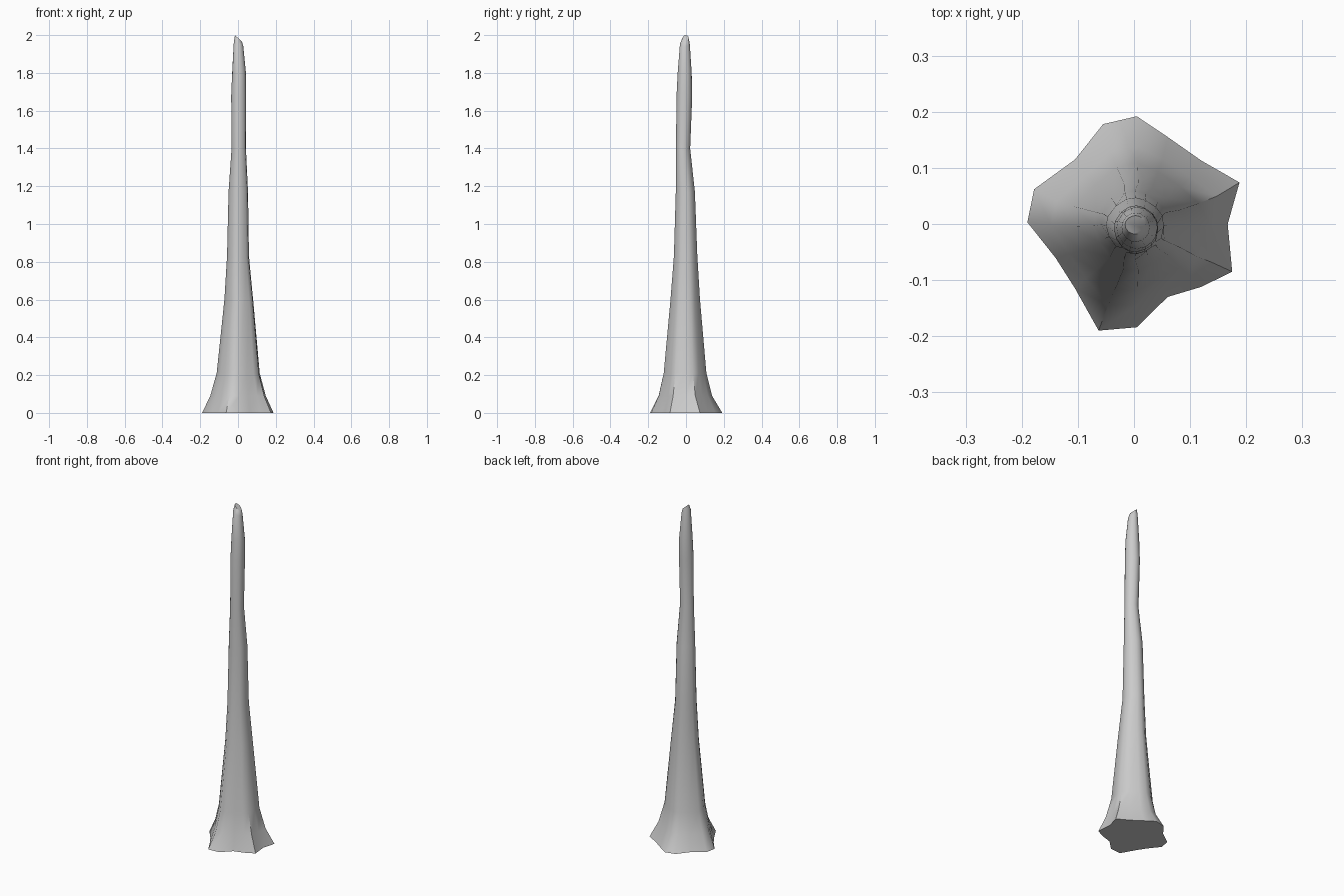
import bpy, bmesh
from math import radians
from mathutils import Vector

if "Cube" in bpy.data.objects:
    bpy.data.objects.remove(bpy.data.objects["Cube"])

# Lobed root outline at ground level, counter-clockwise
BASE = [(.167, 0), (.188, .074), (.12, .113), (.06, .155), (.005, .192), (-.055, .178),
        (-.105, .115), (-.178, .062), (-.19, .003), (-.14, -.06), (-.105, -.115),
        (-.063, -.19), (.005, -.184), (.06, -.13), (.12, -.112), (.175, -.085)]

# Rings: height, x min, x max, y min, y max, lobe amount, slope along x
RINGS = [(0, -.19, .188, -.19, .192, 1, 0),
         (.09, -.147, .147, -.145, .138, .7, 0),
         (.21, -.113, .115, -.118, .108, .5, 0),
         (.6, -.072, .08, -.082, .074, .4, 0),
         (.83, -.058, .058, -.064, .06, .25, 0),
         (1.17, -.05, .053, -.054, .047, .15, 0),
         (1.4, -.034, .042, -.053, .022, .1, 0),
         (1.68, -.036, .043, -.05, .033, .1, 0),
         (1.8, -.031, .042, -.044, .03, 0, 0),
         (1.955, -.022, .028, -.032, .02, 0, -.5),
         (1.985, -.016, .021, -.018, .015, 0, -.9)]


def fit(v, lo, hi, a, b):
    return a + (v - lo) * (b - a) / (hi - lo)


bm = bmesh.new()
loops = []
for z, x0, x1, y0, y1, lobe, slope in RINGS:
    # Blend the root outline into a circle, then fit it to the ring extents
    pts = []
    for b in BASE:
        p = Vector(b)
        pts.append(p.normalized().lerp(p / .19, lobe))
    xs, ys = [p.x for p in pts], [p.y for p in pts]
    ring = []
    for p in pts:
        x = fit(p.x, min(xs), max(xs), x0, x1)
        y = fit(p.y, min(ys), max(ys), y0, y1)
        ring.append(bm.verts.new((x, y, z + slope * x)))
    loops.append(ring)

# Bark surface and end caps
n = len(BASE)
for a, b in zip(loops, loops[1:]):
    for i in range(n):
        j = (i + 1) % n
        bm.faces.new((a[i], a[j], b[j], b[i]))
bm.faces.new(loops[0][::-1])
bm.faces.new(loops[-1])

mesh = bpy.data.meshes.new("tree_trunk")
bm.to_mesh(mesh)
bm.free()
trunk = bpy.data.objects.new("tree_trunk", mesh)
bpy.context.collection.objects.link(trunk)
bpy.context.view_layer.objects.active = trunk
trunk.select_set(True)
bpy.ops.object.shade_smooth_by_angle(angle=radians(50))
